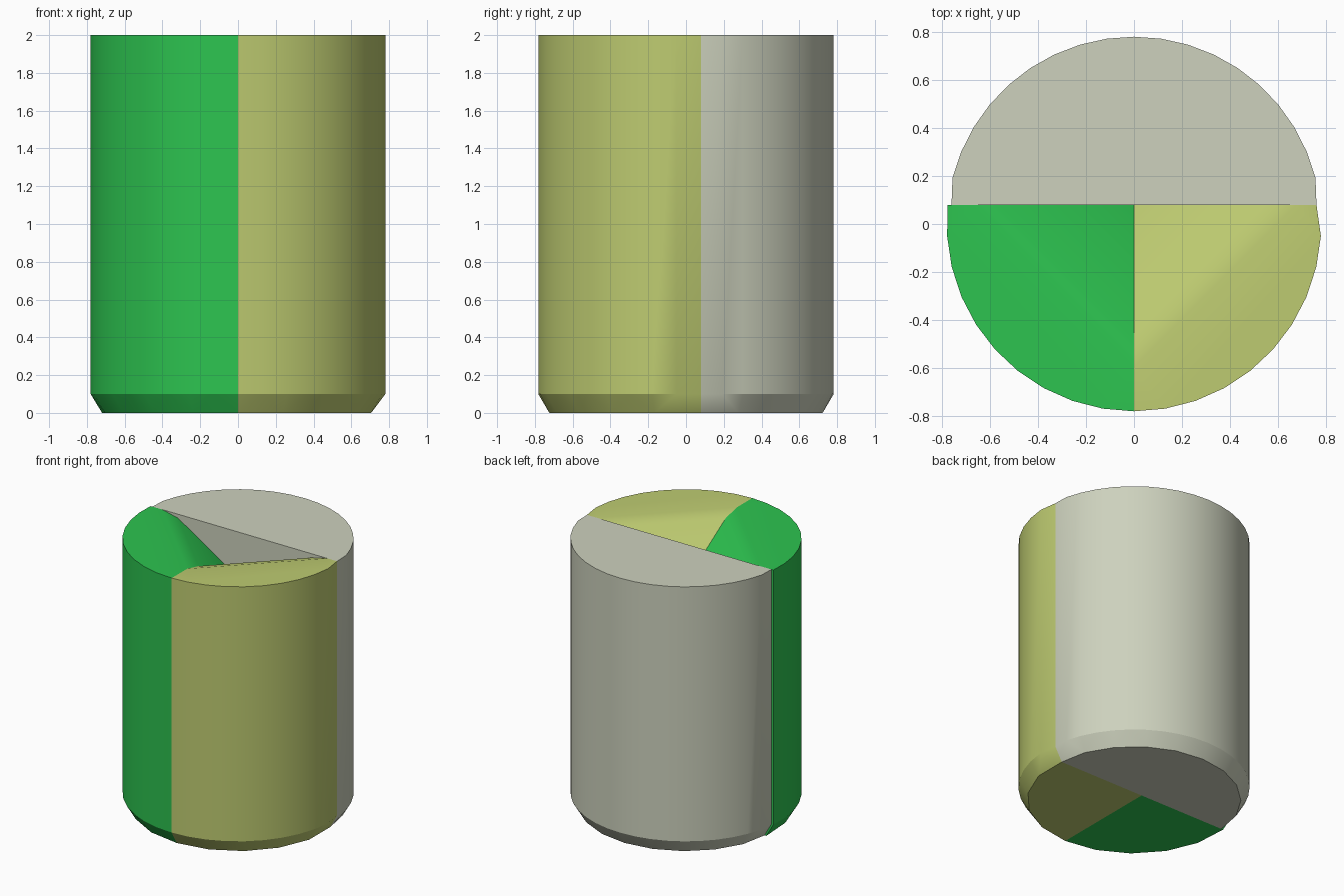
import bpy, bmesh
from math import cos, sin, radians, asin, degrees
from mathutils import Vector

cube = bpy.data.objects.get("Cube")
if cube:
    bpy.data.objects.remove(cube)

RADIUS, HEIGHT, CHAMFER, FOOT = 0.782, 2.0, 0.1, 0.925
SPLIT_Y = 0.08
SPLIT_ANGLE = degrees(asin(SPLIT_Y / RADIUS))


def material(name, color):
    mat = bpy.data.materials.new(name)
    mat.use_nodes = True
    mat.diffuse_color = (*color, 1)
    mat.node_tree.nodes["Principled BSDF"].inputs["Base Color"].default_value = (*color, 1)
    return mat


def arc(start, end, steps):
    """Points of the outer wall, counter-clockwise."""
    angles = [radians(start + (end - start) * i / steps) for i in range(steps + 1)]
    return [Vector((RADIUS * cos(a), RADIUS * sin(a), 0)) for a in angles]


def scoop_depth(x, y):
    """Depth of the sloping recess below the flat rim."""
    t = y + 0.6 - abs(x)
    if t <= 0:
        return 0
    return t * 0.23 if t < 0.13 else 0.03 + (t - 0.13) * 0.627


def sector(name, outline, mat, corner=None, scooped=False):
    bm = bmesh.new()

    def ring(points, z):
        return [bm.verts.new((p.x, p.y, z)) for p in points]

    # Foot points are pulled inward but stay on the dividing planes
    feet = []
    for p in outline[::2]:
        on_split = abs(p.y - SPLIT_Y) < 0.001
        feet.append(Vector((p.x * FOOT, p.y if on_split else p.y * FOOT, 0)))
    top, low, foot = ring(outline, HEIGHT), ring(outline, CHAMFER), ring(feet, 0)
    n = len(outline)

    # Wall and faceted chamfer
    for i in range(n - 1):
        bm.faces.new((low[i], low[i + 1], top[i + 1], top[i]))
    for i in range(len(foot) - 1):
        a, b = foot[i], foot[i + 1]
        p, q, r = low[2 * i:2 * i + 3]
        for tri in ((a, q, p), (a, b, q), (b, r, q)):
            bm.faces.new(tri)

    # Caps and the flat dividing faces
    tip = ring([corner], HEIGHT) if corner else []
    base = ring([corner], 0) if corner else []
    lid = bm.faces.new(top + tip)
    bm.faces.new(list(reversed(foot + base)))
    if corner:
        bm.faces.new((foot[-1], base[0], tip[0], top[-1], low[-1]))
        bm.faces.new((base[0], foot[0], low[0], top[0], tip[0]))
    else:
        bm.faces.new((foot[-1], foot[0], low[0], top[0], top[-1], low[-1]))

    # Crease the top and sink it into the recess
    if scooped:
        side = 1 if sum(p.x for p in outline) > 0 else -1
        faces = [lid]
        for offset in (0, 0.13):
            geom = set(faces)
            for f in faces:
                geom.update(f.edges, f.verts)
            cut = bmesh.ops.bisect_plane(bm, geom=list(geom), plane_co=(0, offset - 0.6, 0),
                                         plane_no=(-side, 1, 0))
            faces = [g for g in cut["geom"] if isinstance(g, bmesh.types.BMFace)]
        for v in bm.verts:
            if v.co.z > HEIGHT - 0.001:
                v.co.z -= scoop_depth(v.co.x, v.co.y)

    bmesh.ops.recalc_face_normals(bm, faces=bm.faces)
    mesh = bpy.data.meshes.new(name)
    bm.to_mesh(mesh)
    bm.free()
    mesh.materials.append(mat)
    obj = bpy.data.objects.new(name, mesh)
    bpy.context.collection.objects.link(obj)
    bpy.ops.object.select_all(action="DESELECT")
    obj.select_set(True)
    bpy.context.view_layer.objects.active = obj
    bpy.ops.object.shade_smooth_by_angle(angle=radians(30))


grey = material("warm_grey", (0.61, 0.64, 0.51))
green = material("bright_green", (0.026, 0.55, 0.08))
olive = material("pale_olive", (0.515, 0.6, 0.165))
center = Vector((0, SPLIT_Y, 0))

# Back half, slightly narrower where it meets the front
back = arc(SPLIT_ANGLE, 180 - SPLIT_ANGLE, 20)
for p in back:
    p.x = max(-0.762, min(0.762, p.x))
sector("back_half", back, grey)

# Two front quarters with the sloping recess
sector("front_green_quarter", arc(180 - SPLIT_ANGLE, 270, 10), green, center, True)
front = arc(270, 360 + SPLIT_ANGLE, 10)
front[-1].x = 0.762
sector("front_olive_quarter", front, olive, center, True)
